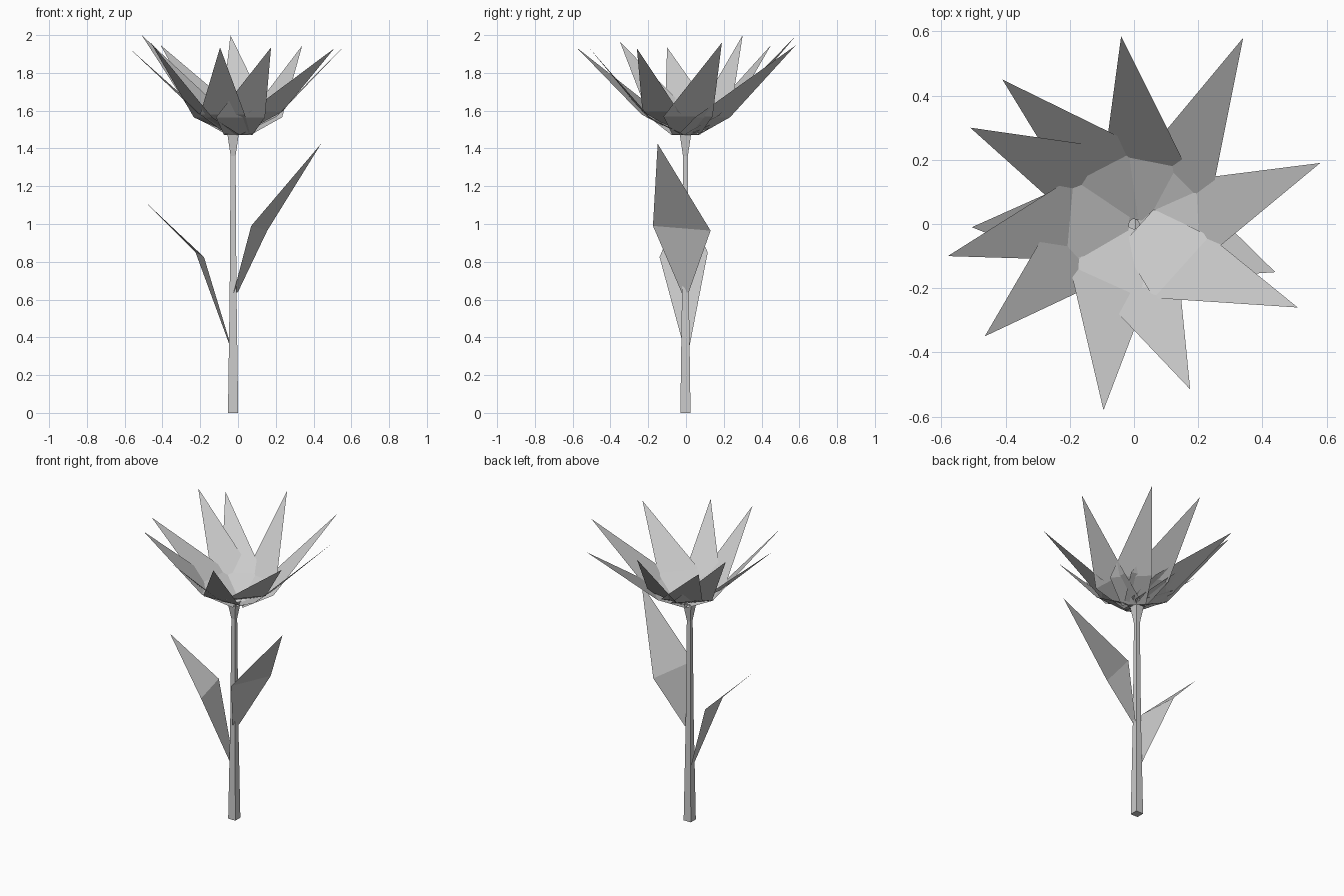
import bpy
import math
from mathutils import Vector

cube = bpy.data.objects.get("Cube")
if cube:
    bpy.data.objects.remove(cube, do_unlink=True)

# Single matte grey for the whole plant
grey = bpy.data.materials.new("light_grey")
grey.use_nodes = True
colour = (0.6, 0.6, 0.6, 1)
grey.diffuse_color = colour
grey.node_tree.nodes["Principled BSDF"].inputs["Base Color"].default_value = colour


def add_mesh(name, verts, faces):
    mesh = bpy.data.meshes.new(name)
    mesh.from_pydata(verts, [], faces)
    mesh.materials.append(grey)
    obj = bpy.data.objects.new(name, mesh)
    bpy.context.collection.objects.link(obj)
    return obj


def blade(name, base_a, base_b, side_a, side_b, tip):
    """Folded sheet: a tapering lower quad and a pointed upper triangle."""
    return add_mesh(name, [base_a, base_b, side_b, side_a, tip],
                    [(0, 1, 2, 3), (3, 2, 4)])


# Square stem, tapering upward and flaring under the bloom
profile = [(0, 0.027), (0.65, 0.018), (1.36, 0.013), (1.475, 0.03)]
corners = [(-1, -1), (1, -1), (1, 1), (-1, 1)]
verts = [(-0.026 + r * sx, -0.003 + r * sy, z)
         for z, r in profile for sx, sy in corners]
faces = [(3, 2, 1, 0)]
for ring in range(len(profile) - 1):
    for i in range(4):
        a, b = ring * 4 + i, ring * 4 + (i + 1) % 4
        faces.append((a, b, b + 4, a + 4))
top = 4 * (len(profile) - 1)
faces.append(tuple(range(top, top + 4)))
add_mesh("stem", verts, faces)

# Two leaves
blade("left_leaf", (-0.025, -0.02, 0.63), (0, 0.015, 0.64),
      (0.07, -0.175, 0.99), (0.155, 0.13, 0.965), (0.44, -0.15, 1.425))
blade("right_leaf", (-0.045, -0.02, 0.38), (-0.045, 0.02, 0.36),
      (-0.18, -0.14, 0.825), (-0.225, 0.115, 0.85), (-0.505, -0.01, 1.13))

# Petals: tip position and lift of the lower part; each twists toward its tip
petals = [
    ((-0.04, 0.585, 2.0), 0.01), ((0.34, 0.58, 1.945), 0.0),
    ((0.58, 0.19, 1.96), 0.005), ((0.51, -0.26, 1.93), 0.03),
    ((0.175, -0.515, 1.935), 0.0), ((-0.095, -0.58, 1.935), 0.015),
    ((-0.465, -0.35, 1.965), 0.0), ((-0.58, -0.10, 1.935), 0.02),
    ((-0.51, 0.30, 2.0), 0.005), ((-0.41, 0.45, 1.947), 0.015),
]
TWIST = math.radians(15)
for n, (tip, lift) in enumerate(petals, 1):
    angle = math.atan2(tip[1], tip[0]) - TWIST
    out = Vector((math.cos(angle), math.sin(angle), 0))
    side = Vector((-out.y, out.x, 0))
    base = out * 0.015 + Vector((0, 0, 1.47 + lift))
    mid = out * 0.2 + Vector((0, 0, 1.565 + lift))
    blade(f"petal_{n}", base - side * 0.075, base + side * 0.075,
          mid - side * 0.13, mid + side * 0.13, tip)
